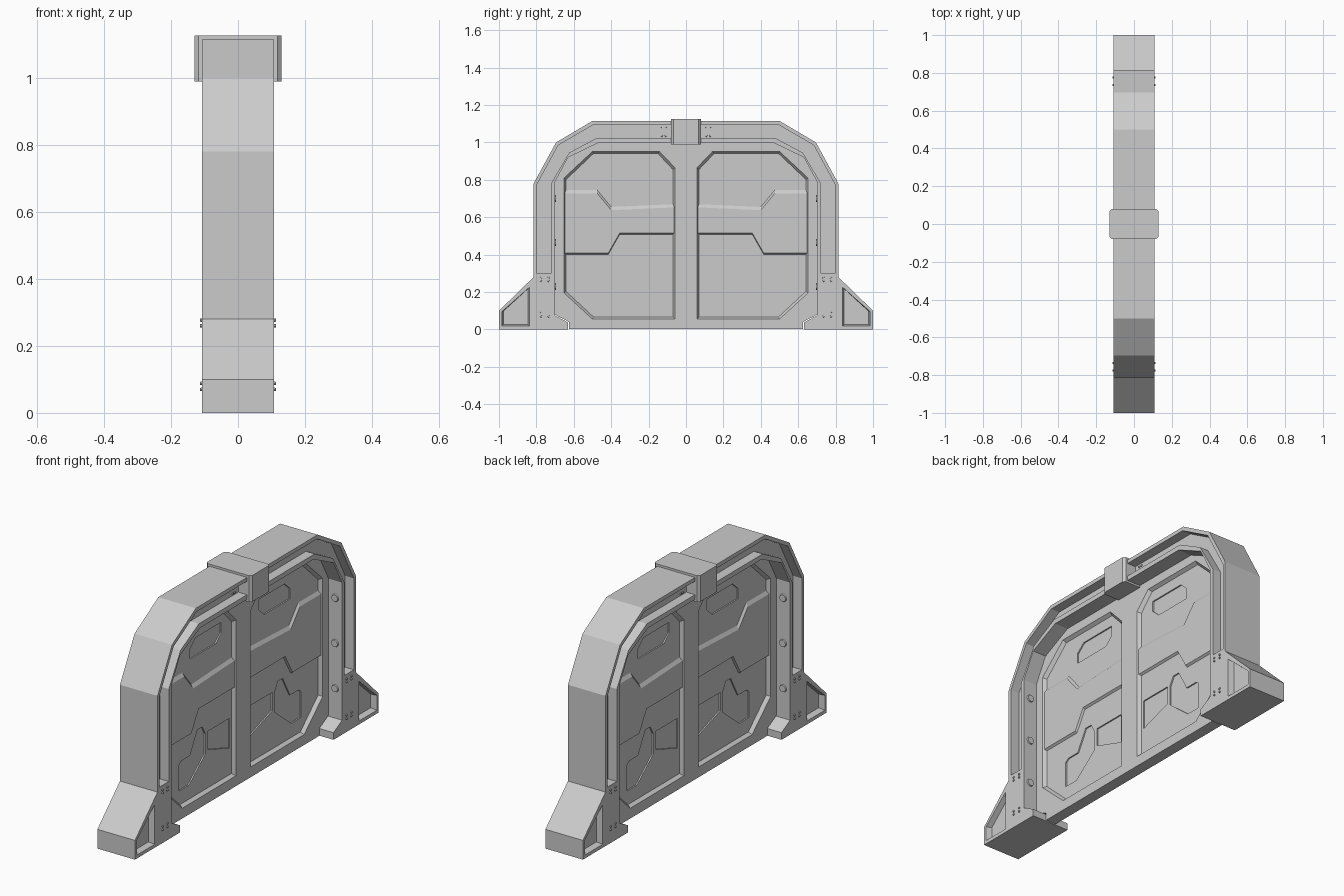
import bpy, bmesh, math
from mathutils import Matrix, Vector

cube = bpy.data.objects.get("Cube")
if cube:
    bpy.data.objects.remove(cube, do_unlink=True)

grey = bpy.data.materials.new("plain grey")
grey.use_nodes = True
COLOUR = (0.6, 0.6, 0.6, 1)
grey.diffuse_color = COLOUR
grey.node_tree.nodes["Principled BSDF"].inputs["Base Color"].default_value = COLOUR

SIDES = [(sx, sy) for sx in (-1, 1) for sy in (-1, 1)]
HALF = 0.108        # half thickness of the frame
DOOR = 0.03         # half thickness of the door
FLOOR = 0.012       # depth of the door panel floor


def prism(bm, low, high, x0, x1, sx=1, sy=1):
    """Loft between two (y, z) outlines at x0 and x1, optionally mirrored."""
    a = [bm.verts.new((sx * x0, sy * y, z)) for y, z in low]
    b = [bm.verts.new((sx * x1, sy * y, z)) for y, z in high]
    n = len(a)
    faces = [bm.faces.new(a), bm.faces.new(b)]
    for i in range(n):
        j = (i + 1) % n
        faces.append(bm.faces.new((a[i], a[j], b[j], b[i])))
    bmesh.ops.recalc_face_normals(bm, faces=faces)


def finish(bm, name):
    me = bpy.data.meshes.new(name)
    bm.to_mesh(me)
    bm.free()
    me.materials.append(grey)
    ob = bpy.data.objects.new(name, me)
    bpy.context.collection.objects.link(ob)
    return ob


def cut(target, bm):
    cutter = finish(bm, "cutter")
    cutter.hide_render = True
    mod = target.modifiers.new("cut", "BOOLEAN")
    mod.operation, mod.solver, mod.object = "DIFFERENCE", "EXACT", cutter
    bpy.context.view_layer.objects.active = target
    bpy.ops.object.modifier_apply(modifier=mod.name)
    bpy.data.objects.remove(cutter, do_unlink=True)


def mirrored(pts):
    return pts + [(-y, z) for y, z in reversed(pts)]


def inset(pts, d):
    """Shrink an outline by roughly d on each side."""
    ys, zs = [p[0] for p in pts], [p[1] for p in pts]
    cy, cz = (min(ys) + max(ys)) / 2, (min(zs) + max(zs)) / 2
    ky = 1 - 2 * d / (max(ys) - min(ys))
    kz = 1 - 2 * d / (max(zs) - min(zs))
    return [(cy + (y - cy) * ky, cz + (z - cz) * kz) for y, z in pts]


# Arch frame with feet
outer = [(1, 0), (1, 0.1), (0.815, 0.28), (0.815, 0.78), (0.695, 1.0), (0.5, 1.115)]
inner = [(0.63, 0), (0.63, 0.037), (0.7, 0.075), (0.7, 0.79), (0.63, 0.92), (0.465, 1.0)]
bm = bmesh.new()
outline = mirrored(outer) + mirrored(inner)[::-1]
prism(bm, outline, outline, -HALF, HALF)
frame = finish(bm, "arch_frame")

# Long channels in the arch and pockets in the feet
channel = [(0.797, 0.3), (0.797, 0.775), (0.683, 0.985), (0.494, 1.095), (0.075, 1.095),
           (0.075, 1.025), (0.475, 1.025), (0.625, 0.945), (0.722, 0.78), (0.722, 0.3)]
pocket = [(0.985, 0.018), (0.985, 0.095), (0.838, 0.225), (0.838, 0.018)]
bm = bmesh.new()
for sx, sy in SIDES:
    prism(bm, channel, channel, HALF - 0.05, HALF + 0.05, sx, sy)
    prism(bm, inset(pocket, 0.008), pocket, HALF - 0.03, HALF, sx, sy)
    prism(bm, pocket, pocket, HALF, HALF + 0.05, sx, sy)
cut(frame, bm)

# Door slab
slab = mirrored([(0.625, 0.002), (0.625, 0.04), (0.71, 0.085), (0.71, 0.795),
                 (0.635, 0.93), (0.47, 1.01)])
bm = bmesh.new()
prism(bm, slab, slab, -DOOR, DOOR)
door = finish(bm, "door_slab")

# Sunken door panels
panel = [(0.058, 0.055), (0.058, 0.865), (0.142, 0.953), (0.5, 0.953),
         (0.653, 0.81), (0.653, 0.195), (0.5, 0.055)]
bm = bmesh.new()
for sx, sy in SIDES:
    top = inset(panel, -0.002)
    prism(bm, inset(panel, 0.012), top, FLOOR, DOOR + 0.004, sx, sy)
cut(door, bm)

# Shallow shapes sunk into the panels
shapes = [
    [(0.41, 0.79), (0.41, 0.845), (0.365, 0.885), (0.155, 0.885), (0.155, 0.83), (0.2, 0.79)],
    [(0.5, 0.14), (0.5, 0.275), (0.48, 0.29), (0.41, 0.29), (0.35, 0.4), (0.31, 0.4),
     (0.285, 0.355), (0.285, 0.25), (0.42, 0.14)],
    [(0.265, 0.36), (0.085, 0.36), (0.085, 0.205), (0.265, 0.265)],
]
bm = bmesh.new()
for sx, sy in SIDES:
    for s in shapes:
        prism(bm, s, s, FLOOR - 0.007, FLOOR + 0.007, sx, sy)
cut(door, bm)

# Raised band across each panel, sloped above and below
upper = [(0.06, 0.675), (0.4, 0.66), (0.475, 0.75), (0.65, 0.75)]
lower = [(0.65, 0.4), (0.415, 0.4), (0.355, 0.505), (0.06, 0.505)]
bm = bmesh.new()
for sx, sy in SIDES:
    crest = [(y, z - 0.022) for y, z in upper] + [(y, z + 0.01) for y, z in lower]
    prism(bm, upper + lower, crest, FLOOR - 0.003, FLOOR + 0.011, sx, sy)
finish(bm, "panel_bands")

# Clamp over the crown, with chamfered upright edges
bm = bmesh.new()
bmesh.ops.create_cube(bm, size=1, matrix=Matrix.Translation((0, 0, 1.058))
                      @ Matrix.Diagonal((0.26, 0.16, 0.137, 1)))
upright = [e for e in bm.edges if abs(e.verts[0].co.z - e.verts[1].co.z) > 0.1]
bmesh.ops.bevel(bm, geom=upright, offset=0.012, segments=1, affect="EDGES")
finish(bm, "crown_clamp")


def stud(bm, centre, axis, radius, depth, sides):
    turn = Vector((0, 0, 1)).rotation_difference(Vector(axis)).to_matrix().to_4x4()
    bmesh.ops.create_cone(bm, cap_ends=True, segments=sides, radius1=radius,
                          radius2=radius * 0.8, depth=depth,
                          matrix=Matrix.Translation(centre) @ turn)


# Small bolts on the feet and beside the clamp
bm = bmesh.new()
spots = [(y, z) for y in (0.735, 0.775) for z in (0.07, 0.088, 0.26, 0.277)]
spots += [(y, z) for y in (0.11, 0.128) for z in (1.035, 1.08)]
for sx, sy in SIDES:
    for y, z in spots:
        # Bolts beside the clamp sit on the channel floor
        face = HALF if y > 0.5 else HALF - 0.05
        stud(bm, (sx * face, sy * y, z), (sx, 0, 0), 0.006, 0.01, 8)
finish(bm, "bolts")

# Round buttons on the inner faces of the uprights
bm = bmesh.new()
for sx, sy in SIDES:
    for z in (0.23, 0.465, 0.7):
        stud(bm, (sx * 0.068, sy * 0.7, z), (0, -sy, 0), 0.022, 0.012, 16)
finish(bm, "upright_buttons")
